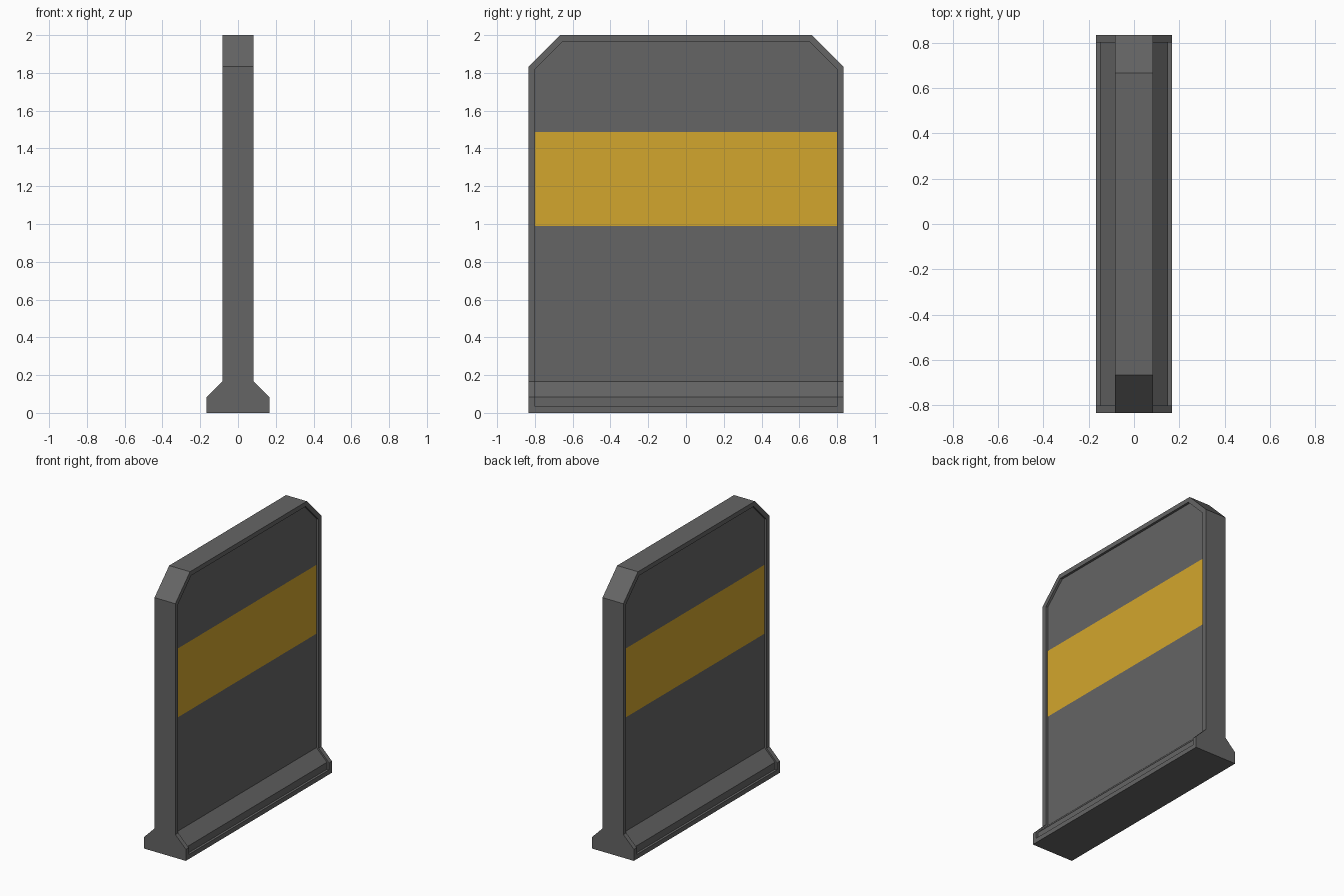
import bpy, bmesh
from mathutils import Vector

if "Cube" in bpy.data.objects:
    bpy.data.objects.remove(bpy.data.objects["Cube"])

HALF_W, CHAMFER = 0.833, 0.167      # half length along y, corner cut
BORDER, DEPTH = 0.033, 0.017        # rim width and recess depth


def material(name, color):
    m = bpy.data.materials.new(name)
    m.diffuse_color = color
    m.use_nodes = True
    m.node_tree.nodes["Principled BSDF"].inputs["Base Color"].default_value = m.diffuse_color
    return m


def add_object(name, bm, mat):
    me = bpy.data.meshes.new(name)
    bm.to_mesh(me)
    bm.free()
    me.materials.append(mat)
    ob = bpy.data.objects.new(name, me)
    bpy.context.collection.objects.link(ob)
    return ob


grey = material("dark_grey", (0.13, 0.13, 0.13, 1))
yellow = material("yellow", (0.65, 0.38, 0.026, 1))

# Barrier wall: slab profile with flared foot, extruded along y
half = [(0.167, 0), (0.167, 0.083), (0.083, 0.167), (0.083, 2)]
profile = half + [(-x, z) for x, z in reversed(half)]
bm = bmesh.new()
end = bm.faces.new([bm.verts.new((x, -HALF_W, z)) for x, z in profile])
res = bmesh.ops.extrude_face_region(bm, geom=[end])
bmesh.ops.translate(bm, vec=(0, 2 * HALF_W, 0),
                    verts=[v for v in res["geom"] if isinstance(v, bmesh.types.BMVert)])
bmesh.ops.recalc_face_normals(bm, faces=bm.faces)

# Cut the two upper corners
corners = [e for e in bm.edges
           if all(v.co.z > 1.99 for v in e.verts)
           and abs(e.verts[0].co.y - e.verts[1].co.y) < 0.01]
bmesh.ops.bevel(bm, geom=corners, offset=CHAMFER, offset_type='OFFSET',
                segments=1, affect='EDGES')
bm.normal_update()

# Recess both broad sides inside a thin rim
for s in (1, -1):
    side = [f for f in bm.faces
            if f.normal.x * s > 0.5]
    bmesh.ops.inset_region(bm, faces=side, thickness=BORDER, depth=0,
                           use_even_offset=True, use_boundary=True)
    res = bmesh.ops.extrude_face_region(bm, geom=side)
    moved = [g for g in res["geom"] if isinstance(g, bmesh.types.BMVert)]
    bmesh.ops.delete(bm, geom=[f for f in side if f.is_valid], context='FACES')
    bmesh.ops.translate(bm, vec=(-s * DEPTH, 0, 0), verts=moved)
bmesh.ops.recalc_face_normals(bm, faces=bm.faces)
add_object("barrier_wall", bm, grey)

# Yellow band laid on each recessed panel
bm = bmesh.new()
y = HALF_W - BORDER
for s in (1, -1):
    x = s * (0.083 - DEPTH + 0.002)
    quad = [(x, -s * y, 0.99), (x, s * y, 0.99), (x, s * y, 1.487), (x, -s * y, 1.487)]
    bm.faces.new([bm.verts.new(Vector(p)) for p in quad])
add_object("warning_stripes", bm, yellow)
